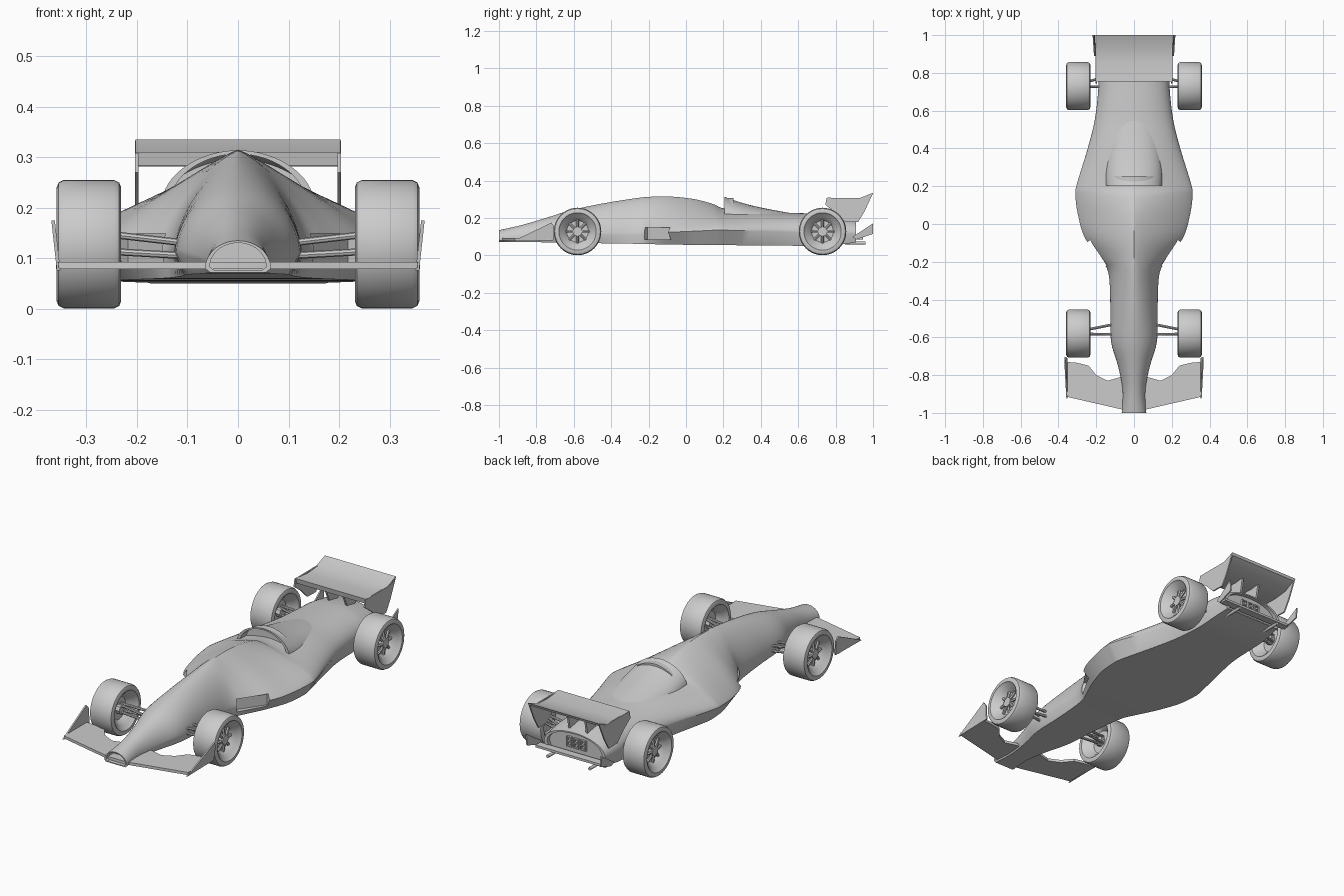
import bpy
import bmesh
import math
from mathutils import Vector

cube = bpy.data.objects.get("Cube")
if cube:
    bpy.data.objects.remove(cube, do_unlink=True)

grey = bpy.data.materials.new("plain_grey")
grey.use_nodes = True
colour = (0.6, 0.6, 0.6, 1)
grey.diffuse_color = colour
grey.node_tree.nodes["Principled BSDF"].inputs["Base Color"].default_value = colour
parts = []


def finish(name, bm):
    bmesh.ops.recalc_face_normals(bm, faces=bm.faces[:])
    mesh = bpy.data.meshes.new(name)
    bm.to_mesh(mesh)
    bm.free()
    mesh.materials.append(grey)
    obj = bpy.data.objects.new(name, mesh)
    bpy.context.collection.objects.link(obj)
    parts.append(obj)
    return obj


def skin(name, rings):
    """Join closed rings of points into one capped solid."""
    bm = bmesh.new()
    rows = [[bm.verts.new(p) for p in ring] for ring in rings]
    n = len(rows[0])
    for a, b in zip(rows, rows[1:]):
        for i in range(n):
            j = (i + 1) % n
            bm.faces.new((a[i], a[j], b[j], b[i]))
    bm.faces.new(rows[0])
    bm.faces.new(rows[-1])
    return finish(name, bm)


def prism(name, outline, axis, low, high, lean=0.0):
    """Extrude an outline along x or z; lean shifts x with height."""
    def place(a, b, c):
        return (c + lean * b, a, b) if axis == "x" else (a, b, c)
    return skin(name, [[place(a, b, c) for a, b in outline] for c in (low, high)])


def box(name, centre, size):
    x, y, z = centre
    w, d, h = (v / 2 for v in size)
    return prism(name, [(x - w, y - d), (x + w, y - d), (x + w, y + d), (x - w, y + d)],
                 "z", z - h, z + h)


def tube(name, start, end, radius, sides=12):
    a, b = Vector(start), Vector(end)
    turn = (b - a).to_track_quat("Z", "Y")
    circle = [turn @ Vector((radius * math.cos(k * math.tau / sides),
                             radius * math.sin(k * math.tau / sides), 0)) for k in range(sides)]
    return skin(name, [[p + end_point for p in circle] for end_point in (a, b)])


def spline(stations, steps=4):
    """Smooth the station values along the body."""
    out = []
    for i in range(len(stations) - 1):
        quad = [stations[max(i - 1, 0)], stations[i], stations[i + 1],
                stations[min(i + 2, len(stations) - 1)]]
        for k in range(steps):
            t = k / steps
            out.append([b + t / 2 * (c - a + t * (2*a - 5*b + 4*c - d + t * (3*(b - c) + d - a)))
                        for a, b, c, d in zip(*quad)])
    return out + [stations[-1]]


def section(y, half, base, top, mid, bottom, power):
    ring = []
    for k in range(33):
        t = math.pi * k / 32
        c, s = math.cos(t), max(math.sin(t), 0)
        ring.append((math.copysign(half * abs(c) ** (2 / power), c), y,
                     mid + (top - mid) * s ** (2 / power)))
    return ring + [(-base, y, bottom), (0, y, bottom), (base, y, bottom)]


def recess(ring, scale, depth):
    """Rings that hollow out an end: inner lip first, then the sunken floor."""
    zs = [p[2] for p in ring]
    zc = (max(zs) + min(zs)) / 2
    return [[(x * scale, y + d, zc + (z - zc) * scale) for x, y, z in ring] for d in (0, depth)]


def hull(name, stations, front, back=None):
    rings = [section(*s) for s in spline(stations)]
    first = recess(rings[0], *front)[::-1]
    last = recess(rings[-1], *back) if back else []
    return skin(name, first + rings + last)


# Main body: y, half width, floor half width, top, waist, floor, roundness
body = hull("body", [
    (-1, .065, .055, .135, .08, .072, 2),
    (-.88, .06, .05, .162, .09, .072, 2),
    (-.75, .085, .07, .2, .1, .07, 1.9),
    (-.62, .122, .1, .24, .11, .068, 1.8),
    (-.45, .125, .11, .277, .11, .065, 1.7),
    (-.26, .135, .13, .307, .11, .062, 1.5),
    (-.18, .185, .16, .314, .12, .06, 1.25),
    (-.07, .262, .21, .314, .125, .058, 1.15),
    (.05, .297, .25, .3, .13, .056, 1.15),
    (.15, .31, .26, .273, .135, .055, 1.3),
    (.21, .303, .255, .25, .135, .055, 1.5),
    (.4, .245, .21, .24, .13, .053, 1.8),
    (.55, .208, .18, .228, .125, .052, 2),
    (.7, .19, .17, .224, .12, .05, 2.1),
    (.8, .186, .17, .22, .12, .055, 2.1),
    (.91, .175, .16, .2, .115, .07, 2.1)], (.86, .06), (.9, -.02))

# Side intakes sunk into the body flanks
for side in (1, -1):
    bpy.ops.mesh.primitive_cube_add(size=1, location=(side * .2, -.16, .117),
                                    rotation=(0, 0, side * math.radians(55)))
    cutter = bpy.context.object
    cutter.scale = (.16, .07, .065)
    cutter.hide_render = True
    cut = body.modifiers.new("intake", "BOOLEAN")
    cut.operation = "DIFFERENCE"
    cut.solver = "EXACT"
    cut.object = cutter
    bpy.context.view_layer.objects.active = body
    bpy.ops.object.modifier_apply(modifier=cut.name)
    bpy.data.objects.remove(cutter, do_unlink=True)

# Engine cover with its forward-facing scoop
hull("engine_cover", [
    (.205, .15, .14, .314, .21, .19, 1.9),
    (.29, .15, .14, .284, .2, .18, 1.9),
    (.4, .14, .13, .256, .18, .16, 2),
    (.58, .12, .11, .222, .16, .14, 2)], (.88, .05))

# Front wing and its leaning end plates
half_wing = [(.05, -.985), (.355, -.915), (.36, -.73), (.3, -.735), (.24, -.75),
             (.2, -.8), (.14, -.83), (.07, -.81)]
prism("front_wing", half_wing + [(-x, y) for x, y in reversed(half_wing)], "z", .079, .093)
for side, label in ((1, "left"), (-1, "right")):
    prism("front_end_plate_" + label,
          [(-.925, .076), (-.72, .175), (-.705, .155), (-.71, .08)],
          "x", side * .343, side * .35, side * .11)

# Rear wing, end plates and central supports
prism("rear_wing", [(.755, .31), (.85, .302), (.93, .307), (1, .335),
                    (.995, .322), (.93, .29), (.85, .282), (.76, .284)], "x", -.203, .203)
for side, label in ((1, "left"), (-1, "right")):
    prism("rear_end_plate_" + label,
          [(.752, .308), (.745, .27), (.8, .23), (.85, .18), (.92, .178),
           (.955, .235), (1, .333), (.965, .308)], "x", side * .197, side * .204)
    prism("rear_wing_support_" + label,
          [(.78, .29), (.82, .2), (.88, .19), (.9, .29)], "x", side * .045, side * .055)
    prism("tail_winglet_" + label,
          [(.89, .1), (.93, .125), (1, .172), (1, .115), (.91, .085)],
          "x", side * .195, side * .202, side * .1)
    tube("exhaust_" + label, (side * .12, .85, .066), (side * .12, .96, .066), .008)
box("tail_beam", (0, .925, .092), (.4, .04, .012))

# Grille on the tail: three upright pairs of open frames
for column in (-.04, 0, .04):
    for x in (-.013, .013):
        box("grille_bar", (column + x, .895, .14), (.006, .012, .05))
    for z in (.117, .14, .163):
        box("grille_rung", (column, .895, z), (.026, .012, .006))

# Wheels: turned tyre and rim, hub and spokes
half_tyre = [(.018, .058), (.045, .078), (.056, .094), (.064, .1), (.064, .112),
             (.06, .122), (.05, .127)]
profile = [(.018, .01)] + half_tyre
profile += [(-x, r) for x, r in reversed(profile)]
height = .128
for side, label in ((1, "left"), (-1, "right")):
    for y, end in ((-.58, "front"), (.73, "rear")):
        name = end + "_" + label
        centre = side * .295
        skin("wheel_" + name, [
            [(centre + side * x, y + r * math.cos(k * math.tau / 48),
              height + r * math.sin(k * math.tau / 48)) for k in range(48)]
            for x, r in profile])
        tube("hub_" + name, (centre - side * .04, y, height),
             (centre + side * .04, y, height), .026, 8)
        for k in range(8):
            a = k * math.tau / 8
            dy, dz = math.cos(a), math.sin(a)
            tube("spoke_" + name, (centre + side * .032, y + .02 * dy, height + .02 * dz),
                 (centre + side * .025, y + .062 * dy, height + .062 * dz), .007, 6)
        # Suspension arms
        root = .1 if end == "front" else .15
        for shift, low, high in ((.05, .13, .15), (-.005, .13, .15), (.05, .105, .115),
                                 (-.005, .105, .115)):
            tube("suspension_arm_" + name, (side * root, y + shift, low),
                 (side * .275, y + shift * .3, high), .007, 8)

# Smooth shading with crisp edges
bpy.ops.object.select_all(action="DESELECT")
for part in parts:
    part.select_set(True)
bpy.context.view_layer.objects.active = body
bpy.ops.object.shade_smooth_by_angle(angle=math.radians(35))
